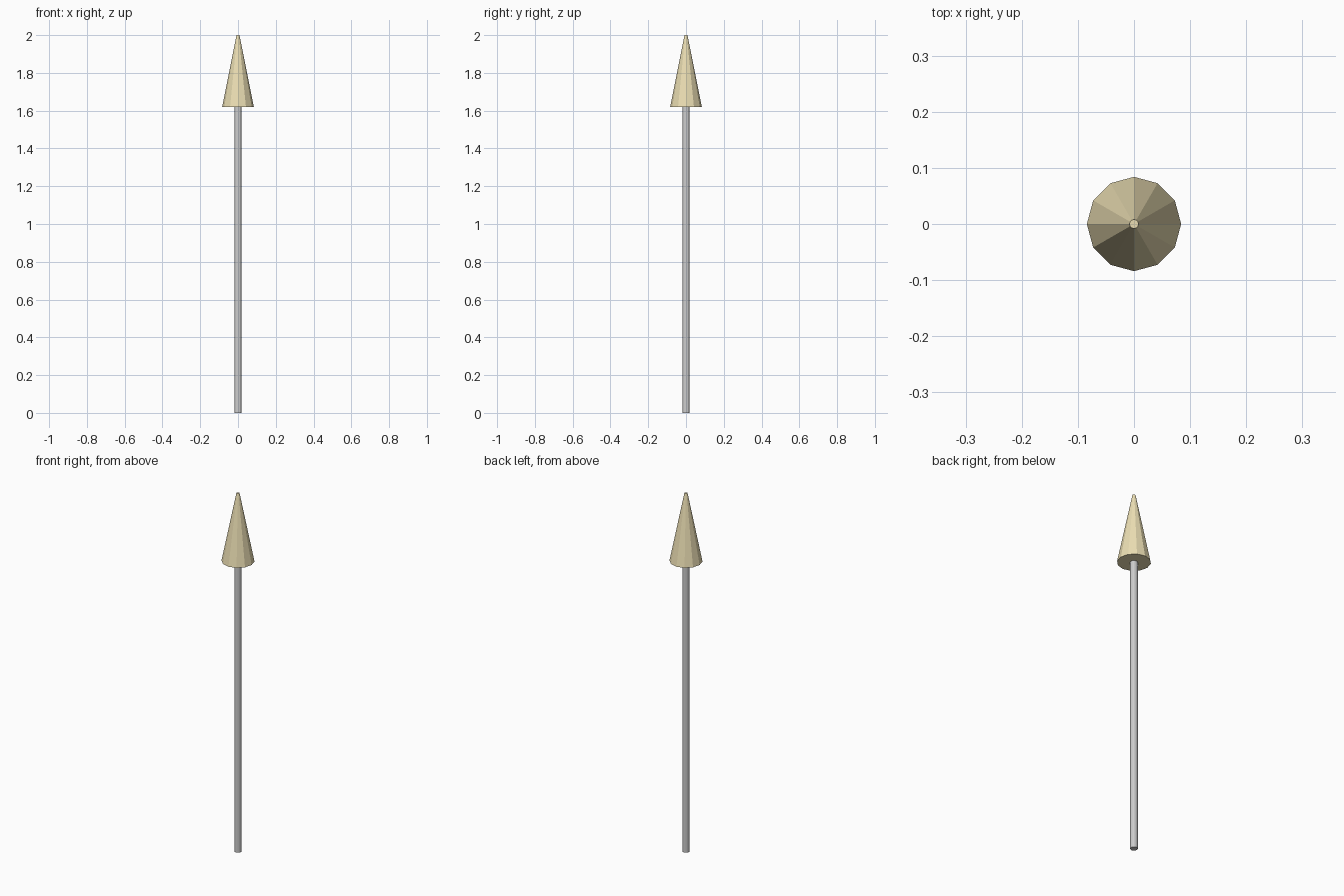
import bpy

if "Cube" in bpy.data.objects:
    bpy.data.objects.remove(bpy.data.objects["Cube"])


def tapered(name, sides, r_bottom, r_top, z0, z1):
    bpy.ops.mesh.primitive_cone_add(
        vertices=sides, radius1=r_bottom, radius2=r_top,
        depth=z1 - z0, location=(0, 0, (z0 + z1) / 2))
    obj = bpy.context.object
    obj.name = name
    return obj


# Thin straight shaft
tapered("shaft", 12, 0.019, 0.019, 0.0, 1.62)

# Faceted head with a small blunt tip
head = tapered("head", 12, 0.084, 0.008, 1.62, 2.0)
tan = bpy.data.materials.new("tan")
tan.diffuse_color = (0.83, 0.73, 0.45, 1)
tan.use_nodes = True
tan.node_tree.nodes["Principled BSDF"].inputs["Base Color"].default_value = tan.diffuse_color
head.data.materials.append(tan)
